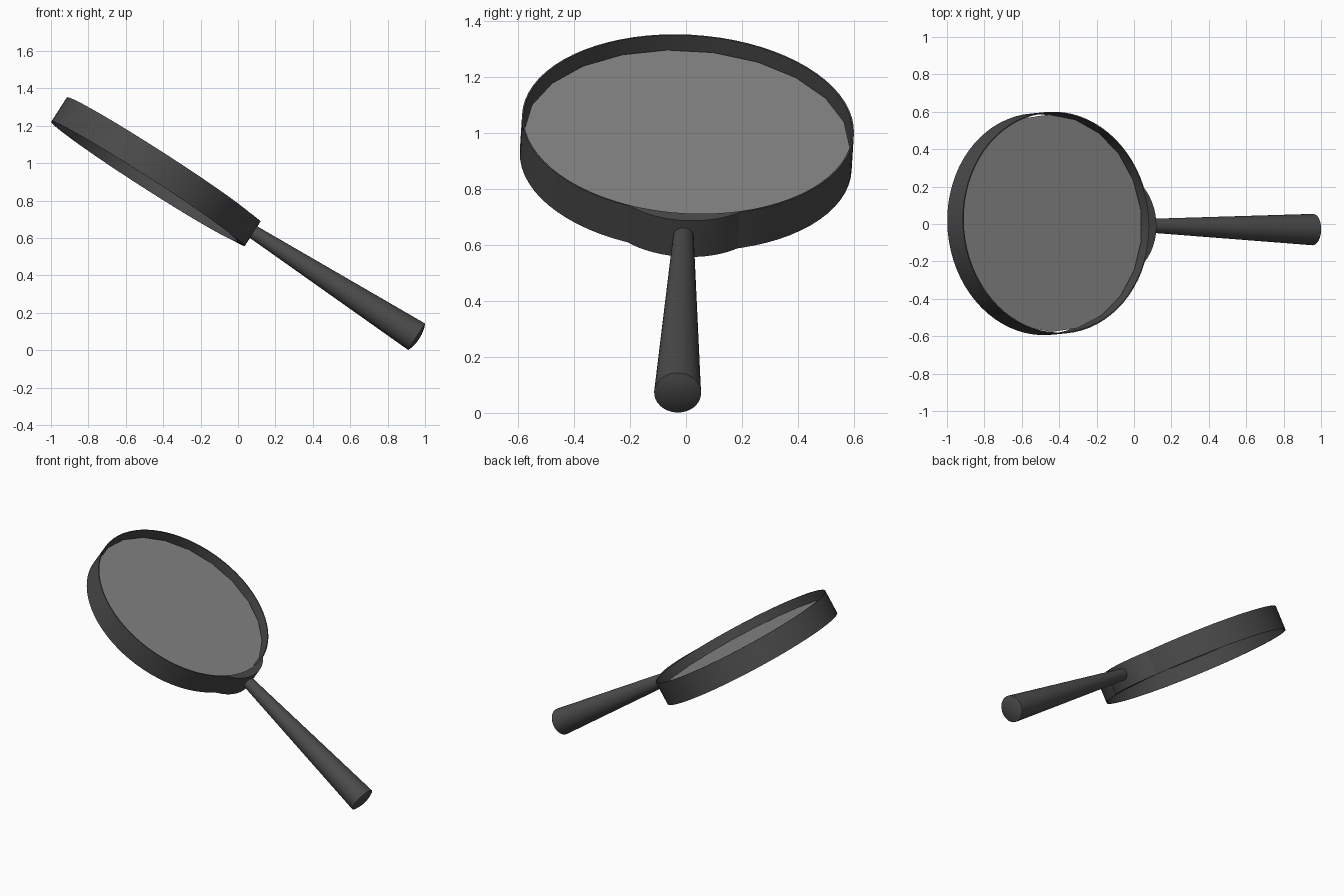
import bpy, bmesh
from math import cos, sin, pi, asin
from mathutils import Matrix, Vector

if "Cube" in bpy.data.objects:
    bpy.data.objects.remove(bpy.data.objects["Cube"])

# Local frame: x along the handle, y across, z through the lens
d = Vector((0.842, -0.02, -0.54)).normalized()
n = Vector((0.54, 0.052, 0.842))
n = (n - d * n.dot(d)).normalized()
e = n.cross(d)
FRAME = Matrix.Translation((-0.457, 0.003, 0.966)) @ Matrix((d, e, n)).transposed().to_4x4()

R, WALL, HALF = 0.594, 0.006, 0.077


def material(name, color):
    m = bpy.data.materials.new(name)
    m.diffuse_color = color
    m.use_nodes = True
    m.node_tree.nodes["Principled BSDF"].inputs["Base Color"].default_value = m.diffuse_color
    return m


DARK = material("dark_plastic", (0.07, 0.07, 0.07, 1))
GLASS = material("glass", (0.24, 0.24, 0.24, 0.6))


def finish(name, bm, mat, smooth=True):
    bmesh.ops.recalc_face_normals(bm, faces=bm.faces)
    me = bpy.data.meshes.new(name)
    bm.to_mesh(me)
    bm.free()
    ob = bpy.data.objects.new(name, me)
    bpy.context.collection.objects.link(ob)
    me.materials.append(mat)
    ob.matrix_world = FRAME
    if smooth:
        bpy.ops.object.select_all(action='DESELECT')
        ob.select_set(True)
        bpy.context.view_layer.objects.active = ob
        bpy.ops.object.shade_smooth_by_angle(angle=0.6)


def lathe(name, points, centre, axis, steps, closed=False):
    bm = bmesh.new()
    vs = [bm.verts.new(p) for p in points]
    pairs = list(zip(vs, vs[1:])) + ([(vs[-1], vs[0])] if closed else [])
    edges = [bm.edges.new(p) for p in pairs]
    bmesh.ops.spin(bm, geom=vs + edges, cent=centre, axis=axis, angle=2 * pi, steps=steps)
    bmesh.ops.remove_doubles(bm, verts=bm.verts, dist=1e-4)
    finish(name, bm, DARK)


# Thin ring around the lens
lathe("ring", [(R, 0, -HALF), (R, 0, HALF), (R - WALL, 0, HALF), (R - WALL, 0, -HALF)],
      (0, 0, 0), (0, 0, 1), 72, closed=True)

# Tapered handle with a slightly domed end
lift = 0.01
profile = [(0.618, 0), (0.620, 0.020), (0.628, 0.034), (0.64, 0.037), (1.672, 0.084),
           (1.681, 0.060), (1.687, 0.030), (1.689, 0)]
lathe("handle", [(x, 0, lift + r) for x, r in profile], (0, 0, lift), (1, 0, 0), 32)

# Crescent mount joining the ring and the handle
bm = bmesh.new()
arc_r, arc_x, half_w, N = 0.295, 0.341, 0.2, 16
a, b = asin(half_w / arc_r), asin(half_w / R)
steps = [2 * i / N - 1 for i in range(N + 1)]
inner = R - WALL / 2
outline = [(arc_x + arc_r * cos(a * t), arc_r * sin(a * t)) for t in steps]
outline += [(inner * cos(b * t), inner * sin(b * t)) for t in reversed(steps)]
face = bm.faces.new([bm.verts.new((x, y, -HALF)) for x, y in outline])
top = bmesh.ops.extrude_face_region(bm, geom=[face], use_keep_orig=True)["geom"]
bmesh.ops.translate(bm, vec=(0, 0, 2 * HALF),
                    verts=[v for v in top if isinstance(v, bmesh.types.BMVert)])
finish("handle_mount", bm, DARK)

# Flat faceted lens
bm = bmesh.new()
bmesh.ops.create_circle(bm, cap_ends=True, segments=22, radius=0.582,
                        matrix=Matrix.Translation((0, 0, 0.018)))
finish("lens", bm, GLASS, smooth=False)
